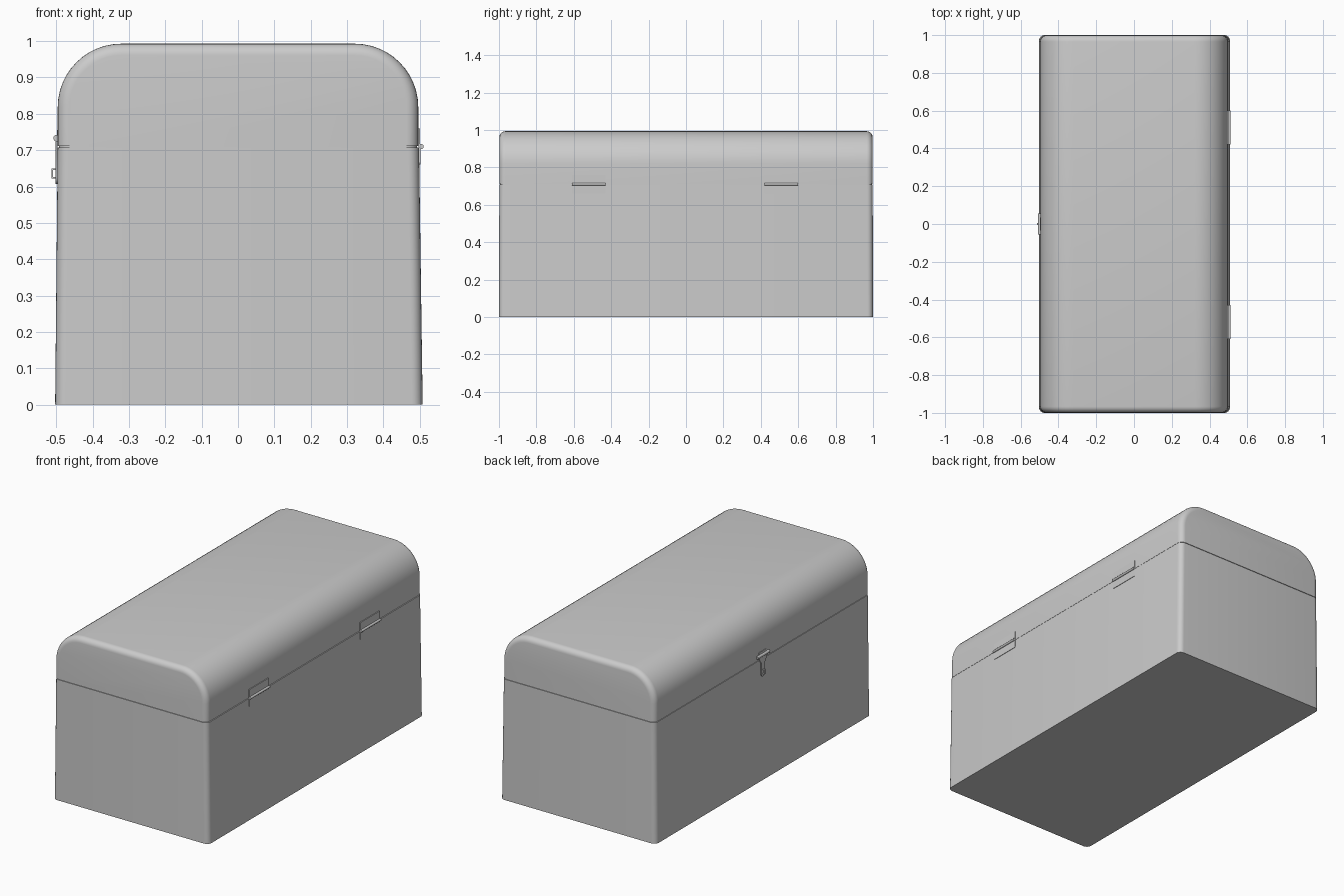
import bpy, bmesh, math
from mathutils import Vector

if "Cube" in bpy.data.objects:
    bpy.data.objects.remove(bpy.data.objects["Cube"])


def loft(name, rings, angle=35):
    """Skin a list of equal-length rings and cap both ends."""
    bm = bmesh.new()
    vs = [[bm.verts.new(p) for p in ring] for ring in rings]
    n = len(rings[0])
    for a, b in zip(vs, vs[1:]):
        for i in range(n):
            j = (i + 1) % n
            bm.faces.new((a[i], a[j], b[j], b[i]))
    bm.faces.new(vs[0])
    bm.faces.new(vs[-1])
    bmesh.ops.recalc_face_normals(bm, faces=bm.faces)
    me = bpy.data.meshes.new(name)
    bm.to_mesh(me)
    bm.free()
    ob = bpy.data.objects.new(name, me)
    bpy.context.collection.objects.link(ob)
    smooth(ob, angle)
    return ob


def smooth(ob, angle=35):
    bpy.ops.object.select_all(action='DESELECT')
    bpy.context.view_layer.objects.active = ob
    ob.select_set(True)
    bpy.ops.object.shade_smooth_by_angle(angle=math.radians(angle))


def box(name, lo, hi):
    lo, hi = Vector(lo), Vector(hi)
    bpy.ops.mesh.primitive_cube_add(size=1, location=(lo + hi) / 2)
    ob = bpy.context.object
    ob.name = name
    ob.scale = hi - lo
    return ob


def rod(name, loc, radius, length):
    bpy.ops.mesh.primitive_cylinder_add(vertices=16, radius=radius, depth=length,
                                        location=loc, rotation=(math.pi / 2, 0, 0))
    ob = bpy.context.object
    ob.name = name
    smooth(ob)
    return ob


def floor_plan(x0, x1, hy, r, z, seg=6):
    """Rounded rectangle lying at height z."""
    pts = []
    for k, (cx, cy) in enumerate([(x1 - r, hy - r), (x0 + r, hy - r),
                                  (x0 + r, r - hy), (x1 - r, r - hy)]):
        for i in range(seg + 1):
            a = math.pi / 2 * (k + i / seg)
            pts.append((cx + r * math.cos(a), cy + r * math.sin(a), z))
    return pts


def lid_outline(inset, y, seg=12):
    """Arched lid section across x, shrunk by inset."""
    r = 0.175
    cx, cz = 0.496 - r, 0.993 - r
    r -= inset
    arc = [(math.pi / 2) * i / seg for i in range(seg + 1)]
    right = [(cx + r * math.cos(a), y, cz + r * math.sin(a)) for a in arc]
    left = [(-x, y, z) for x, y, z in reversed(right)]
    return [(cx + r, y, 0.711)] + right + left + [(-cx - r, y, 0.711)]


# Body, slightly wider at the base
loft("chest_body", [floor_plan(-0.503, 0.508, 1.0, 0.03, 0),
                    floor_plan(-0.496, 0.498, 0.998, 0.03, 0.708)])

# Recessed strip inside the seam
loft("seam_lip", [floor_plan(-0.492, 0.492, 0.994, 0.03, 0.70),
                  floor_plan(-0.492, 0.492, 0.994, 0.03, 0.72)])

# Lid with rounded end edges
R = 0.032
steps = [math.pi / 2 * i / 6 for i in range(7)]
half = [(R * (1 - math.cos(a)), 0.998 - R + R * math.sin(a)) for a in steps]
rings = [lid_outline(d, -y) for d, y in reversed(half)] + [lid_outline(d, y) for d, y in half]
loft("chest_lid", rings)

# Two hinges: barrel and two thin leaves
for i, y in enumerate((-0.52, 0.51)):
    rod(f"hinge_barrel_{i}", (0.504, y, 0.71), 0.007, 0.18)
    box(f"hinge_upper_leaf_{i}", (0.49, y - 0.09, 0.712), (0.5005, y + 0.09, 0.76))
    box(f"hinge_lower_leaf_{i}", (0.49, y - 0.09, 0.66), (0.5015, y + 0.09, 0.708))

# Latch: pivot, mounting plate, tapered hasp with round tip
rod("latch_pivot", (-0.499, 0, 0.733), 0.009, 0.11)
box("latch_mount", (-0.4985, -0.035, 0.735), (-0.49, 0.035, 0.755))


def hasp(x):
    tip = [(x, 0.018 * math.cos(a), 0.625 + 0.018 * math.sin(a))
           for a in [math.pi * (1 + i / 8) for i in range(9)]]
    return tip + [(x, 0.018, 0.69), (x, 0.035, 0.715), (x, 0.035, 0.735),
                  (x, -0.035, 0.735), (x, -0.035, 0.715), (x, -0.018, 0.69)]


loft("latch_hasp", [hasp(-0.496), hasp(-0.502)])

# Staple loop that holds the hasp
box("staple_bar", (-0.513, -0.006, 0.622), (-0.509, 0.006, 0.65))
for i, z in enumerate((0.622, 0.646)):
    box(f"staple_leg_{i}", (-0.512, -0.006, z), (-0.495, 0.006, z + 0.004))
